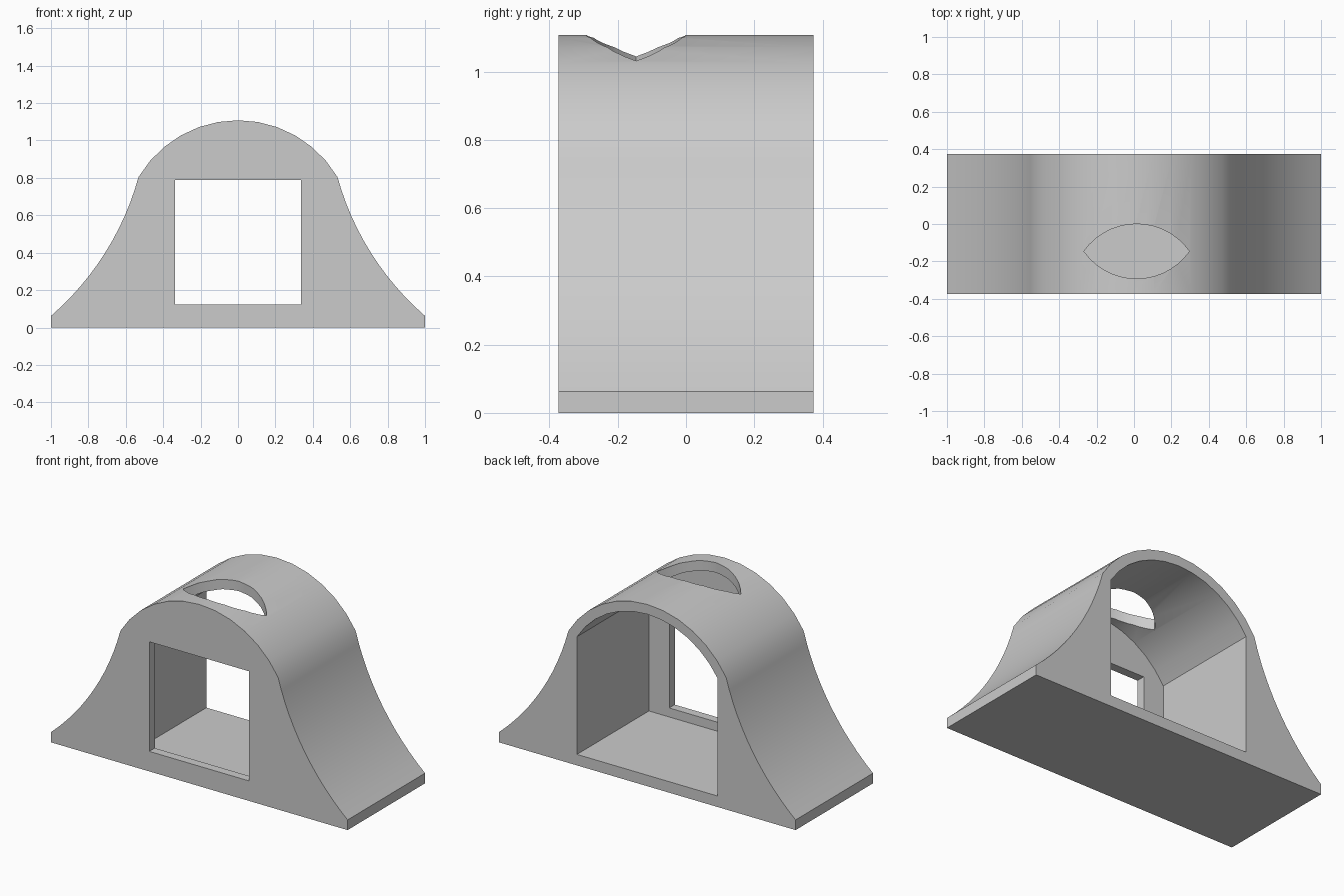
import bpy, bmesh
from math import sin, cos, asin, pi, hypot
from mathutils import Vector

cube = bpy.data.objects.get("Cube")
if cube:
    bpy.data.objects.remove(cube, do_unlink=True)

DEPTH = 0.373      # half depth
ARCH_Z = 0.49      # centre height shared by both arches

grey = bpy.data.materials.new("light grey")
grey.use_nodes = True
grey.diffuse_color = (0.6, 0.6, 0.6, 1)
grey.node_tree.nodes["Principled BSDF"].inputs["Base Color"].default_value = (0.6, 0.6, 0.6, 1)


def prism(name, outline, axis, start, end):
    """Extrude a 2D outline along y (outline in xz) or z (outline in xy)."""
    bm = bmesh.new()
    if axis == "y":
        pts = [(a, start, b) for a, b in outline]
        move = Vector((0, end - start, 0))
    else:
        pts = [(a, b, start) for a, b in outline]
        move = Vector((0, 0, end - start))
    face = bm.faces.new([bm.verts.new(p) for p in pts])
    out = bmesh.ops.extrude_face_region(bm, geom=[face])
    bmesh.ops.translate(bm, vec=move, verts=[v for v in out["geom"] if isinstance(v, bmesh.types.BMVert)])
    bmesh.ops.recalc_face_normals(bm, faces=bm.faces)
    mesh = bpy.data.meshes.new(name)
    bm.to_mesh(mesh)
    bm.free()
    mesh.materials.append(grey)
    obj = bpy.data.objects.new(name, mesh)
    bpy.context.collection.objects.link(obj)
    return obj


def arch(half_width, radius, steps):
    """Arch points running from right (+x) to left (-x)."""
    a = asin(half_width / radius)
    angles = [a - 2 * a * i / steps for i in range(steps + 1)]
    return [(radius * sin(t), ARCH_Z + radius * cos(t)) for t in angles]


def sagging_arc(p, q, sag, steps):
    """Circular arc from p to q bulging to the left of the chord."""
    p, q = Vector(p), Vector(q)
    chord = q - p
    side = Vector((-chord.y, chord.x)).normalized()
    half = chord.length / 2
    r = (half ** 2 + sag ** 2) / (2 * sag)
    a = asin(half / r)
    mid = (p + q) / 2 - side * (r - sag)
    along = chord.normalized()
    angles = [-a + 2 * a * i / steps for i in range(steps + 1)]
    return [tuple(mid + along * r * sin(t) + side * r * cos(t)) for t in angles]


# Outer bell-shaped body: flared skirts under a round arch
top = arch(0.532, 0.618, 12)
skirt = sagging_arc((1, 0.062), top[0], 0.065, 12)
mirrored = [(-x, z) for x, z in reversed(skirt)]
body = prism("tunnel_body", [(-1, 0), (1, 0)] + skirt + top[1:-1] + mirrored, "y", -DEPTH, DEPTH)

# Cutters: chamber open at the back, front window, roof opening
chamber = prism("chamber_cutter", [(-0.474, 0.067), (0.474, 0.067)] + arch(0.474, 0.558, 12),
                "y", -0.32, DEPTH + 0.1)
window = prism("window_cutter", [(-0.337, 0.122), (0.337, 0.122), (0.337, 0.79), (-0.337, 0.79)],
               "y", -DEPTH - 0.1, -0.2)
left_tip, right_tip = (-0.268, -0.146), (0.296, -0.146)
lens = sagging_arc(left_tip, right_tip, 0.146, 14)[:-1] + sagging_arc(right_tip, left_tip, 0.146, 14)[:-1]
roof_hole = prism("roof_hole_cutter", lens, "z", 0.85, 1.3)

bpy.ops.object.select_all(action="DESELECT")
body.select_set(True)
bpy.context.view_layer.objects.active = body
for cutter in (chamber, window, roof_hole):
    mod = body.modifiers.new(cutter.name, "BOOLEAN")
    mod.operation = "DIFFERENCE"
    mod.solver = "EXACT"
    mod.object = cutter
    bpy.ops.object.modifier_apply(modifier=mod.name)
    bpy.data.objects.remove(cutter, do_unlink=True)

bpy.ops.object.shade_smooth_by_angle(angle=pi / 6)
